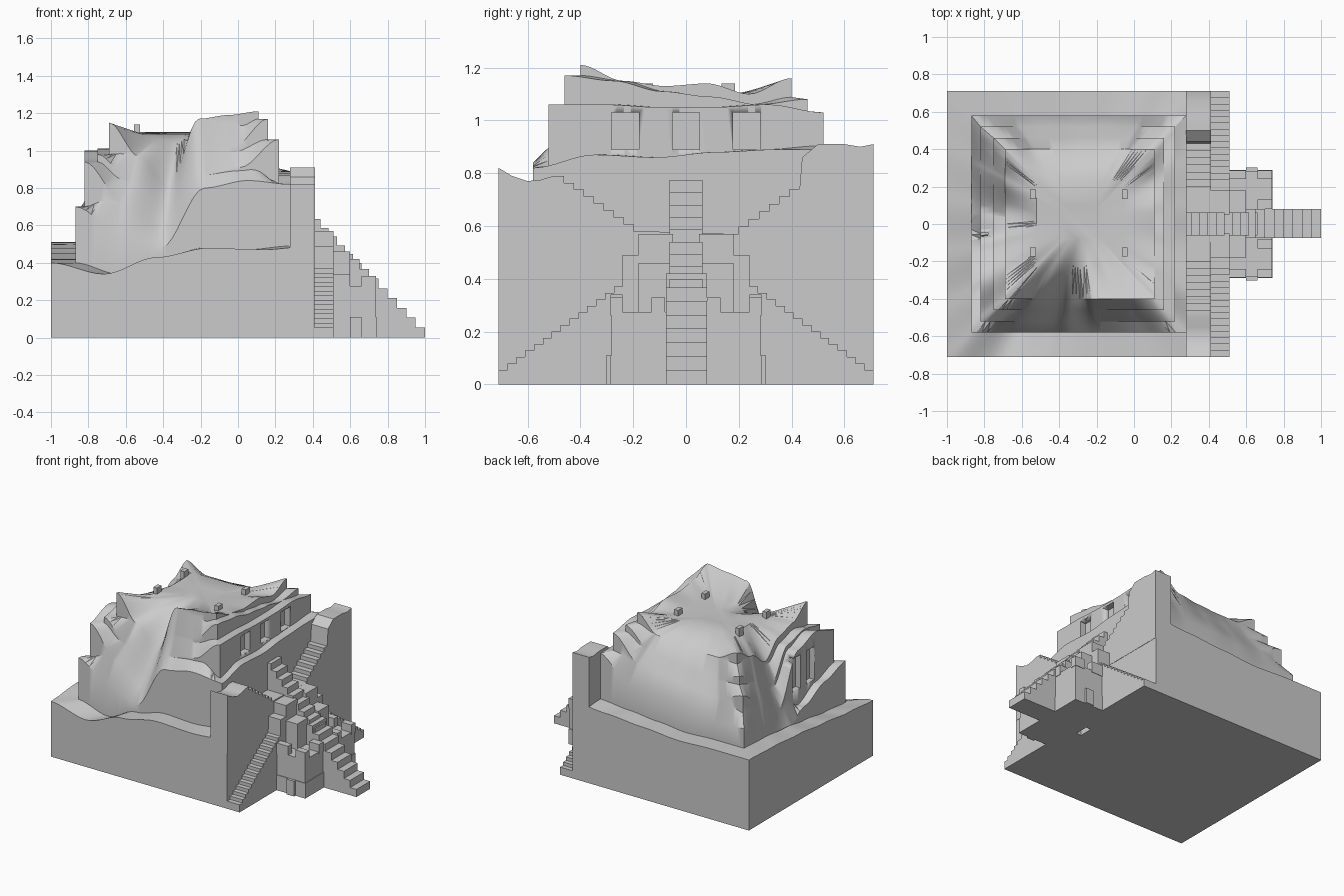
import bpy, bmesh
from math import floor

if "Cube" in bpy.data.objects:
    bpy.data.objects.remove(bpy.data.objects["Cube"])

def finish(name, bm, angle=0.6):
    bmesh.ops.remove_doubles(bm, verts=bm.verts[:], dist=0.0005)
    bmesh.ops.recalc_face_normals(bm, faces=bm.faces[:])
    me = bpy.data.meshes.new(name)
    bm.to_mesh(me)
    bm.free()
    ob = bpy.data.objects.new(name, me)
    bpy.context.collection.objects.link(ob)
    bpy.ops.object.select_all(action='DESELECT')
    ob.select_set(True)
    bpy.context.view_layer.objects.active = ob
    bpy.ops.object.shade_smooth_by_angle(angle=angle)
    return ob

def box(name, x0, x1, y0, y1, z0, z1):
    bm = bmesh.new()
    bmesh.ops.create_cube(bm, size=1)
    for v in bm.verts:
        v.co = ((x0 + x1) / 2 + v.co.x * (x1 - x0),
                (y0 + y1) / 2 + v.co.y * (y1 - y0),
                (z0 + z1) / 2 + v.co.z * (z1 - z0))
    return finish(name, bm)

def slab(name, pts, axis, a, b):
    """Extrude a side profile (u, z) along x or y between a and b."""
    bm = bmesh.new()
    put = (lambda u, z, w: (w, u, z)) if axis == 'x' else (lambda u, z, w: (u, w, z))
    f = bm.faces.new([bm.verts.new(put(u, z, a)) for u, z in pts])
    r = bmesh.ops.extrude_face_region(bm, geom=[f])
    d = (b - a, 0, 0) if axis == 'x' else (0, b - a, 0)
    bmesh.ops.translate(bm, vec=d, verts=[v for v in r['geom'] if isinstance(v, bmesh.types.BMVert)])
    return finish(name, bm)

def steps(u0, z0, u1, z1, n):
    """Stepped line from (u0, z0) to (u1, z1)."""
    out = []
    for i in range(n):
        out += [(u0 + (u1 - u0) * i / n, z0 + (z1 - z0) * i / (n - 1)),
                (u0 + (u1 - u0) * (i + 1) / n, z0 + (z1 - z0) * i / (n - 1))]
    return out

# Eroded tiers: rectangle plus top heights (cm) around it, five per side,
# starting at the front left corner: front, right, back, left
TIERS = [
    ((-1, .41, -.71, .71), [40, 34, 43, 48, 47, 49, 54, 50, 50, 52, 56, 54, 52, 50, 51, 51, 50, 48, 45, 42]),
    ((-.87, .28, -.58, .58), [70, 57, 48, 80, 84, 82, 87, 86, 88, 89, 89, 72, 72, 69, 64, 65, 52, 44, 55, 64]),
    ((-.82, .22, -.52, .52), [94, 72, 58, 87, 91, 106, 106, 105, 105, 106, 103, 86, 83, 80, 78, 85, 70, 60, 94, 100]),
    ((-.75, .16, -.46, .46), [98, 83, 68, 100, 102, 117, 115, 111, 109, 106, 108, 95, 92, 90, 88, 95, 85, 75, 97, 101]),
    ((-.69, .11, -.40, .40), [115, 97, 80, 117, 119, 121, 115, 113, 114, 110, 116, 104, 102, 101, 101, 108, 100, 90, 102, 106]),
    ((-.52, -.06, -.22, .23), [109, 106, 104, 108, 111] + [110] * 15),
    ((-.38, -.18, -.08, .10), [109] * 20),
]
ERODE = [0, 1, 1, 1, .75, 0, 0, 0, 0, 0, .1, 1, 1, 1, 1, .4, 1, .8, 0, 0]
N = 40

def sample(vals, i):
    p = i * 5 / N
    k, t = int(floor(p)), p - floor(p)
    t = t * t * (3 - 2 * t)
    return vals[k % 20] * (1 - t) + vals[(k + 1) % 20] * t

def rim(r, i):
    x0, x1, y0, y1 = r
    c = [(x0, y0), (x1, y0), (x1, y1), (x0, y1)]
    s, t = i // N, (i % N) / N
    (ax, ay), (bx, by) = c[s], c[(s + 1) % 4]
    return ax + (bx - ax) * t, ay + (by - ay) * t

bm = bmesh.new()
loops = []
for k, (rect, h) in enumerate(TIERS):
    low, top = [], []
    for i in range(4 * N):
        x, y = rim(rect, i)
        z = sample(h, i) / 100
        e = 1 if k > 5 else sample(ERODE, i) if k > 1 else 0
        zb = 0 if k == 0 else sample(TIERS[k - 1][1], i) / 100 * (1 - e) + z * e
        if k == 5:
            zb = z
        low.append(bm.verts.new((x, y, zb)))
        top.append(bm.verts.new((x, y, z)))
    loops += [low, top]
for a, b in zip(loops, loops[1:]):
    for i in range(4 * N):
        j = (i + 1) % (4 * N)
        bm.faces.new((a[i], a[j], b[j], b[i]))
bm.faces.new(loops[-1])
bm.faces.new(loops[0][::-1])
bmesh.ops.triangulate(bm, faces=[f for f in bm.faces if len(f.verts) == 4])
body = finish("eroded_tiers", bm)

# Window niches on the right and left walls
niches = [(.175, .26, y - .052, y + .052, .89, 1.03) for y in (-.23, 0, .23)]
niches += [(-.86, -.78, y - .045, y + .045, .66, .90) for y in (-.25, -.09)]
for n in niches:
    cut = box("niche_cutter", *n)
    cut.hide_render = True
    cut.hide_set(True)
    m = body.modifiers.new("niche", 'BOOLEAN')
    m.operation = 'DIFFERENCE'
    m.solver = 'EXACT'
    m.object = cut

# Upper parapet descending in steps to the central stair
parapet = [(-.71, .40), (-.71, .82), (-.66, .79), (-.60, .77), (-.55, .775)]
parapet += steps(-.50, .79, -.16, .58, 9) + steps(.16, .57, .43, .74, 7)
parapet += [(.44, .86), (.50, .91), (.60, .91), (.66, .90), (.71, .91), (.71, .40)]
slab("upper_parapet", parapet, 'x', .279, .412)

# Side stairs, mirrored to both sides
for s, tag in ((-1, "front"), (1, "back")):
    pts = [(.71, 0)] + steps(.71, .055, .24, .37, 14) + [(.24, .49), (.18, .49), (.18, .57), (.05, .57), (.05, 0)]
    slab("side_stair_" + tag, [(s * y, z) for y, z in pts], 'x', .405, .51)

# Central stair, broad at the bottom and narrow at the top
slab("lower_central_stair", [(1, 0)] + steps(1, .055, .60, .42, 8) + [(.45, .42), (.45, 0)], 'y', -.076, .08)
slab("upper_central_stair", [(.66, .1)] + steps(.66, .40, .22, .82, 10) + [(.22, .1)], 'y', -.062, .062)

# Gate towers beside the central stair
for s, tag in ((-1, "front"), (1, "back")):
    def part(name, x0, x1, a, b, z0, z1):
        box(name + "_" + tag, x0, x1, min(s * a, s * b), max(s * a, s * b), z0, z1)
    part("gate_plinth", .50, .74, .06, .288, 0, .11)
    part("gate_tower", .50, .735, .06, .283, .10, .275)
    part("gate_door", .60, .66, .28, .303, 0, .11)
    part("gate_corner_outer", .66, .738, .24, .286, .26, .33)
    part("gate_corner_inner", .66, .738, .08, .13, .26, .33)
    part("gate_corner_rear", .50, .60, .24, .286, .26, .34)
    part("gate_upper_block", .50, .60, .06, .18, .26, .46)

# Small stumps around the summit
for x in (-.54, -.05):
    for y in (-.15, .16):
        box("summit_stump", x - .015, x + .015, y - .025, y + .025, 1.02, 1.14)
